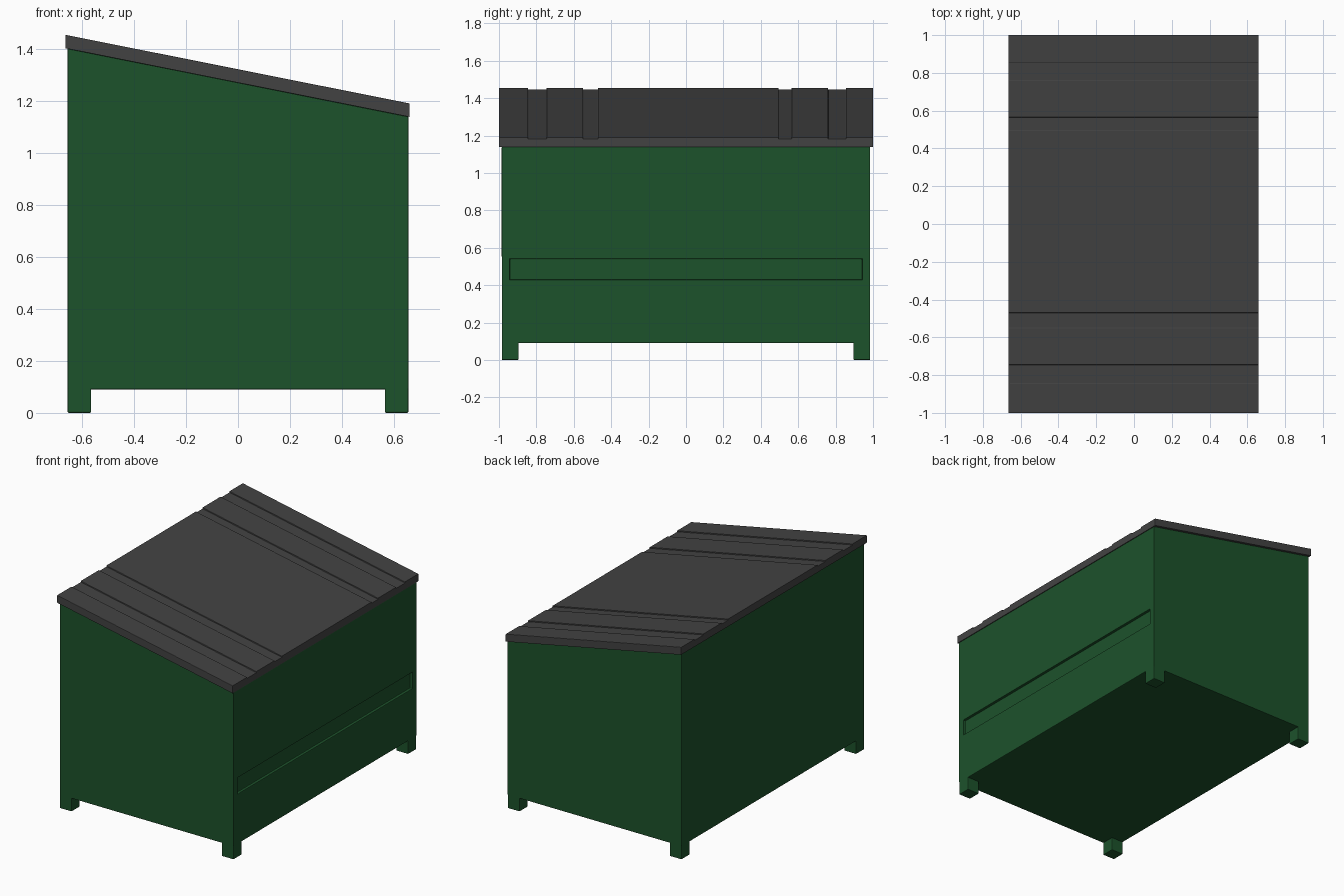
import bpy, bmesh

if "Cube" in bpy.data.objects:
    bpy.data.objects.remove(bpy.data.objects["Cube"])

def material(name, color):
    m = bpy.data.materials.new(name)
    m.diffuse_color = color
    m.use_nodes = True
    m.node_tree.nodes["Principled BSDF"].inputs["Base Color"].default_value = m.diffuse_color
    return m

GREEN = material("green_plastic", (0.012, 0.085, 0.024, 1))
DARK = material("dark_grey_plastic", (0.055, 0.055, 0.055, 1))

def prism(name, profile, offset, mat, bevel=0.0):
    """Extrude a closed 3D profile along an offset vector."""
    bm = bmesh.new()
    face = bm.faces.new([bm.verts.new(p) for p in profile])
    ext = bmesh.ops.extrude_face_region(bm, geom=[face])
    bmesh.ops.translate(bm, vec=offset,
                        verts=[v for v in ext["geom"] if isinstance(v, bmesh.types.BMVert)])
    bmesh.ops.recalc_face_normals(bm, faces=bm.faces[:])
    me = bpy.data.meshes.new(name)
    bm.to_mesh(me)
    bm.free()
    me.materials.append(mat)
    ob = bpy.data.objects.new(name, me)
    bpy.context.collection.objects.link(ob)
    if bevel:
        b = ob.modifiers.new("bevel", 'BEVEL')
        b.width = bevel
        b.segments = 2
        b.limit_method = 'ANGLE'
    return ob

def box(name, x0, x1, y0, y1, z0, z1, mat, bevel=0.0):
    return prism(name, [(x0, y0, z0), (x1, y0, z0), (x1, y0, z1), (x0, y0, z1)],
                 (0, y1 - y0, 0), mat, bevel)

# Bin body with sloping top
X, Y = 0.656, 0.985
body = prism("bin_body", [(-X, -Y, 0.09), (X, -Y, 0.09), (X, -Y, 1.14), (-X, -Y, 1.402)],
             (0, 2 * Y, 0), GREEN)

# Long shallow recess in the right side
cutter = box("recess_cutter", X - 0.018, X + 0.1, -0.942, 0.942, 0.43, 0.54, GREEN)
cutter.hide_render = True
cutter.hide_viewport = True
cut = body.modifiers.new("recess", 'BOOLEAN')
cut.operation = 'DIFFERENCE'
cut.solver = 'EXACT'
cut.object = cutter
bev = body.modifiers.new("bevel", 'BEVEL')
bev.width = 0.004
bev.segments = 2
bev.limit_method = 'ANGLE'

# Four corner feet
for sx in (-1, 1):
    for sy in (-1, 1):
        xs = sorted((sx * 0.565, sx * X))
        ys = sorted((sy * 0.895, sy * Y))
        box("foot", *xs, *ys, 0.0, 0.1, GREEN, 0.005)

# Sloping lid with four shallow grooves running down the slope
x0, x1, top, drop = -0.664, 0.660, 1.455, 0.264
grooves = [(-0.845, -0.745), (-0.55, -0.47), (0.495, 0.565), (0.76, 0.855)]
profile = [(x0, 1, top - 0.052), (x0, -1, top - 0.052), (x0, -1, top)]
for a, b in grooves:
    profile += [(x0, a, top), (x0, a, top - 0.008), (x0, b, top - 0.008), (x0, b, top)]
profile.append((x0, 1, top))
prism("lid", profile, (x1 - x0, 0, -drop), DARK, 0.002)
